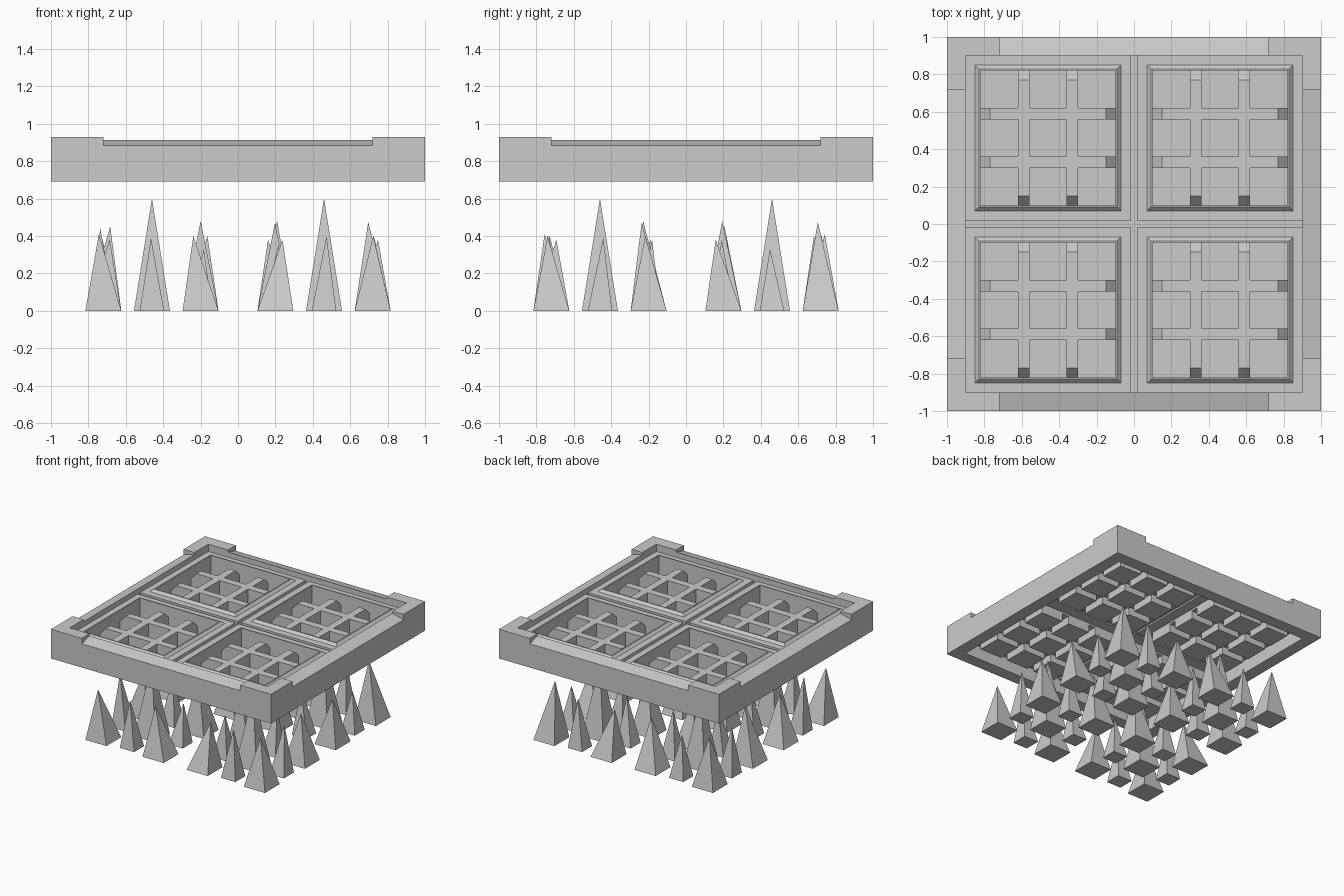
import bpy, bmesh, math, random

if "Cube" in bpy.data.objects:
    bpy.data.objects.remove(bpy.data.objects["Cube"])
random.seed(4)


def make(name, verts, faces, recalc=True):
    me = bpy.data.meshes.new(name)
    me.from_pydata(verts, [], faces)
    if recalc:
        bm = bmesh.new()
        bm.from_mesh(me)
        bmesh.ops.recalc_face_normals(bm, faces=bm.faces)
        bm.to_mesh(me)
        bm.free()
    ob = bpy.data.objects.new(name, me)
    bpy.context.collection.objects.link(ob)
    return ob


def square_ring(name, profile, cx=0, cy=0):
    """Closed (half_width, z) profile swept round a square."""
    n = len(profile)
    verts = [(cx + sx * h, cy + sy * h, z)
             for sx, sy in ((-1, -1), (1, -1), (1, 1), (-1, 1)) for h, z in profile]
    faces = []
    for c in range(4):
        d = (c + 1) % 4
        for i in range(n):
            j = (i + 1) % n
            faces.append((c * n + i, d * n + i, d * n + j, c * n + j))
    return make(name, verts, faces)


def prism(name, outline, lo, hi, place):
    """Extrude a 2D outline; place(a, b, t) maps it into space."""
    n = len(outline)
    verts = [place(a, b, t) for t in (lo, hi) for a, b in outline]
    faces = [tuple(range(n)), tuple(range(n, 2 * n))]
    faces += [(i, (i + 1) % n, n + (i + 1) % n, n + i) for i in range(n)]
    return make(name, verts, faces)


# outer frame with outward-sloping top
square_ring("outer_frame", [(1, .69), (1, .885), (.9, .912), (.9, .69)])

# raised L-shaped corner caps
ell = [(1, 1), (.72, 1), (.72, .9), (.9, .9), (.9, .72), (1, .72)]
for sx in (-1, 1):
    for sy in (-1, 1):
        prism("corner_cap", ell, .885, .93,
              lambda a, b, t, sx=sx, sy=sy: (a * sx, b * sy, t))

# floor of the groove between the panels
for axis in (0, 1):
    strip = [(-.9, -.03), (.9, -.03), (.9, .03), (-.9, .03)]
    prism("groove_floor", strip, .81 + axis * .003, .842 + axis * .001,
          lambda a, b, t, axis=axis: (b, a, t) if axis else (a, b, t))

# four grate panels
bar = [(-.36, .80), (-.31, .852), (.31, .852), (.36, .80), (.36, .785), (-.36, .785)]
for cx in (-.46, .46):
    for cy in (-.46, .46):
        square_ring("grate_panel", [(.445, .80), (.445, .87), (.39, .87),
                                    (.37, .89), (.36, .89), (.36, .80)], cx, cy)
        # crossing bars with ramped ends
        for o in (-.13, .13):
            prism("bar_along_x", bar, o - .03, o + .03,
                  lambda a, b, t: (cx + a, cy + t, b))
            prism("bar_along_y", bar, o - .03, o + .03,
                  lambda a, b, t: (cx + t, cy + a, b))
        # nine open-topped pits hanging below the bars
        for i in (-1, 0, 1):
            for j in (-1, 0, 1):
                x, y = cx + i * .26, cy + j * .26
                v = [(x + sx * .1, y + sy * .1, z) for z in (.72, .80)
                     for sx, sy in ((-1, -1), (1, -1), (1, 1), (-1, 1))]
                f = [(0, 1, 2, 3)] + [(k, k + 4, (k + 1) % 4 + 4, (k + 1) % 4)
                                      for k in range(4)]
                make("pit", v, f, False)

# spikes: one under every pit, heights by row from front to back
coords = [-.72, -.46, -.2, .2, .46, .72]
heights = [[.41, .39, .40, .38, .40, .40],
           [.44, .60, .33, .35, .60, .39],
           [.38, .38, .48, .47, .38, .40],
           [.45, .40, .38, .48, .38, .38],
           [.39, .60, .38, .38, .60, .33],
           [.41, .35, .40, .38, .40, .475]]
for y, row in zip(coords, heights):
    for x, h in zip(coords, row):
        mid_x, mid_y = abs(x) == .46, abs(y) == .46
        narrow = mid_x != mid_y
        b = .065 if narrow else .096
        lean = 0 if h > .5 else .025 if narrow else .045
        tip = (x + random.uniform(-lean, lean), y + random.uniform(-lean, lean), h)
        base = [(x - b, y - b, 0), (x + b, y - b, 0), (x + b, y + b, 0), (x - b, y + b, 0)]
        make("spike", base + [tip],
             [(0, 3, 2, 1), (0, 1, 4), (1, 2, 4), (2, 3, 4), (3, 0, 4)])
